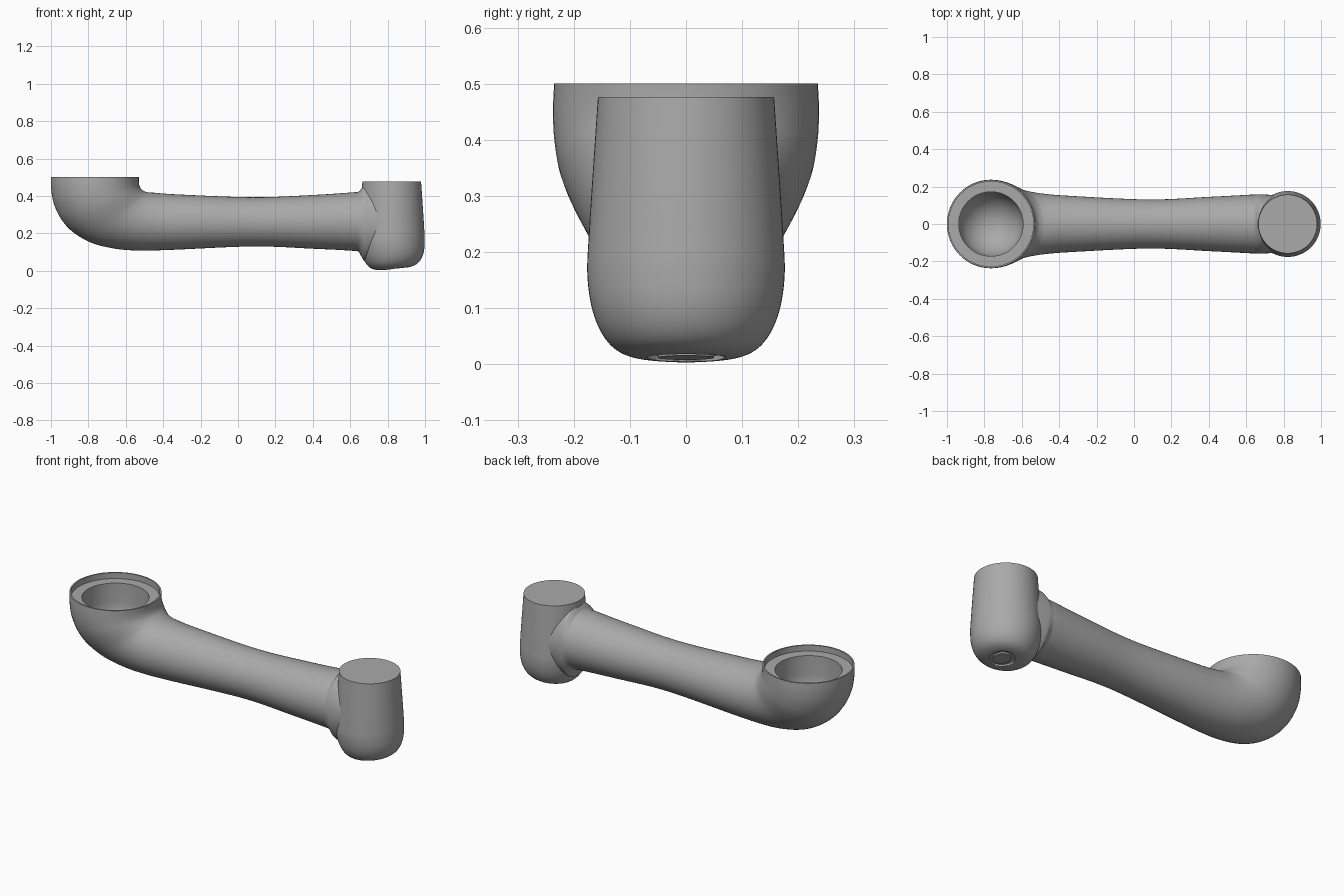
import bpy, bmesh, math
from mathutils import Vector

if "Cube" in bpy.data.objects:
    bpy.data.objects.remove(bpy.data.objects["Cube"], do_unlink=True)

grey = bpy.data.materials.new("satin_grey")
grey.use_nodes = True
colour = (0.4, 0.4, 0.4, 1)
grey.diffuse_color = colour
grey.node_tree.nodes["Principled BSDF"].inputs["Base Color"].default_value = colour

SIDES = 64
CUP_X, POST_X = -0.765, 0.822


def spline(rows, steps):
    """Smooth curve through rows of numbers."""
    pts = [Vector(r) for r in rows]
    out = []
    for i in range(len(pts) - 1):
        a, b = pts[max(i - 1, 0)], pts[i]
        c, d = pts[i + 1], pts[min(i + 2, len(pts) - 1)]
        for k in range(steps):
            t = k / steps
            out.append(0.5 * (2 * b + (c - a) * t + (2 * a - 5 * b + 4 * c - d) * t * t
                              + (3 * b - a - 3 * c + d) * t ** 3))
    return out + [pts[-1]]


def disc(cx, r, z):
    return (cx - r, z, cx + r, z, r)


def loft(name, rings, angle=35):
    """Skin ellipses given as outer x, z, inner x, z and half width."""
    bm = bmesh.new()
    loops = []
    for ox, oz, ix, iz, w in rings:
        loop = []
        for k in range(SIDES):
            a = math.tau * k / SIDES
            c = math.cos(a) / 2
            loop.append(bm.verts.new(((ox + ix) / 2 + c * (ix - ox), w * math.sin(a),
                                      (oz + iz) / 2 + c * (iz - oz))))
        loops.append(loop)
    for p, q in zip(loops, loops[1:]):
        for k in range(SIDES):
            n = (k + 1) % SIDES
            bm.faces.new((p[k], p[n], q[n], q[k]))
    bm.faces.new(loops[0])
    bm.faces.new(loops[-1])
    bmesh.ops.recalc_face_normals(bm, faces=bm.faces)
    mesh = bpy.data.meshes.new(name)
    bm.to_mesh(mesh)
    bm.free()
    mesh.materials.append(grey)
    obj = bpy.data.objects.new(name, mesh)
    bpy.context.collection.objects.link(obj)
    bpy.ops.object.select_all(action='DESELECT')
    obj.select_set(True)
    bpy.context.view_layer.objects.active = obj
    bpy.ops.object.shade_smooth_by_angle(angle=math.radians(angle))
    return obj


# Hollow socket: bowl, bore, ledge and thin rim
socket = []
for k in range(1, 13):
    a = math.pi / 2 * k / 12
    socket.append(disc(CUP_X, 0.172 * math.sin(a), 0.36 - 0.172 * math.cos(a)))
socket += [disc(CUP_X, 0.172, 0.467), disc(CUP_X, 0.227, 0.467), disc(CUP_X, 0.227, 0.5)]

# Outer skin: elbow, waisted arm, then flare into the post
skin = spline([
    (-1, 0.5, -0.53, 0.5, 0.235),
    (-0.999, 0.44, -0.53, 0.47, 0.237),
    (-0.985, 0.36, -0.524, 0.447, 0.235),
    (-0.945, 0.275, -0.513, 0.433, 0.227),
    (-0.88, 0.205, -0.5, 0.425, 0.211),
    (-0.78, 0.148, -0.485, 0.42, 0.19),
    (-0.65, 0.117, -0.465, 0.418, 0.173),
    (-0.52, 0.108, -0.43, 0.416, 0.161),
    (-0.35, 0.112, -0.32, 0.408, 0.15),
    (0.08, 0.13, 0.08, 0.393, 0.131),
    (0.4, 0.118, 0.4, 0.405, 0.145),
    (0.61, 0.107, 0.61, 0.419, 0.156),
    (0.645, 0.1, 0.645, 0.423, 0.157),
    (0.661, 0.075, 0.663, 0.443, 0.158),
    (0.69, 0.05, 0.69, 0.455, 0.158),
    (0.82, 0.09, 0.82, 0.42, 0.15),
], 6)
loft("arm_with_socket", socket + skin)

# Tapered post with a rounded, slightly tilted foot
profile = spline([(0.06, 0), (0.1, 0.006), (0.13, 0.022), (0.153, 0.053), (0.169, 0.1),
                  (0.176, 0.16), (0.173, 0.23), (0.166, 0.34), (0.157, 0.472)], 5)
post = loft("post", [disc(POST_X, r, z) for r, z in profile])


def tilt(x, z):
    return z + 0.1 * (x - 0.78) * max(0, 1 - z / 0.15) + 0.004


for v in post.data.vertices:
    low = max(0, 1 - v.co.z / 0.15)
    v.co.x += 0.012 * low
    v.co.z = max(0.002, tilt(v.co.x, v.co.z))

# Oval recess under the foot with a plain raised badge plate
FOOT_X = POST_X + 0.025


def plate(name, rx, ry, low, high):
    rings = [(FOOT_X - rx, z, FOOT_X + rx, z, ry) for z in (low, high)]
    obj = loft(name, rings)
    for v in obj.data.vertices:
        v.co.z += 0.1 * (v.co.x - 0.78) + 0.004
    return obj


cutter = plate("recess_cutter", 0.06, 0.07, -0.03, 0.009)
cutter.hide_render = True
cutter.hide_viewport = True
cut = post.modifiers.new("recess", 'BOOLEAN')
cut.operation = 'DIFFERENCE'
cut.solver = 'EXACT'
cut.object = cutter
plate("badge_plate", 0.04, 0.05, 0.001, 0.0095)
